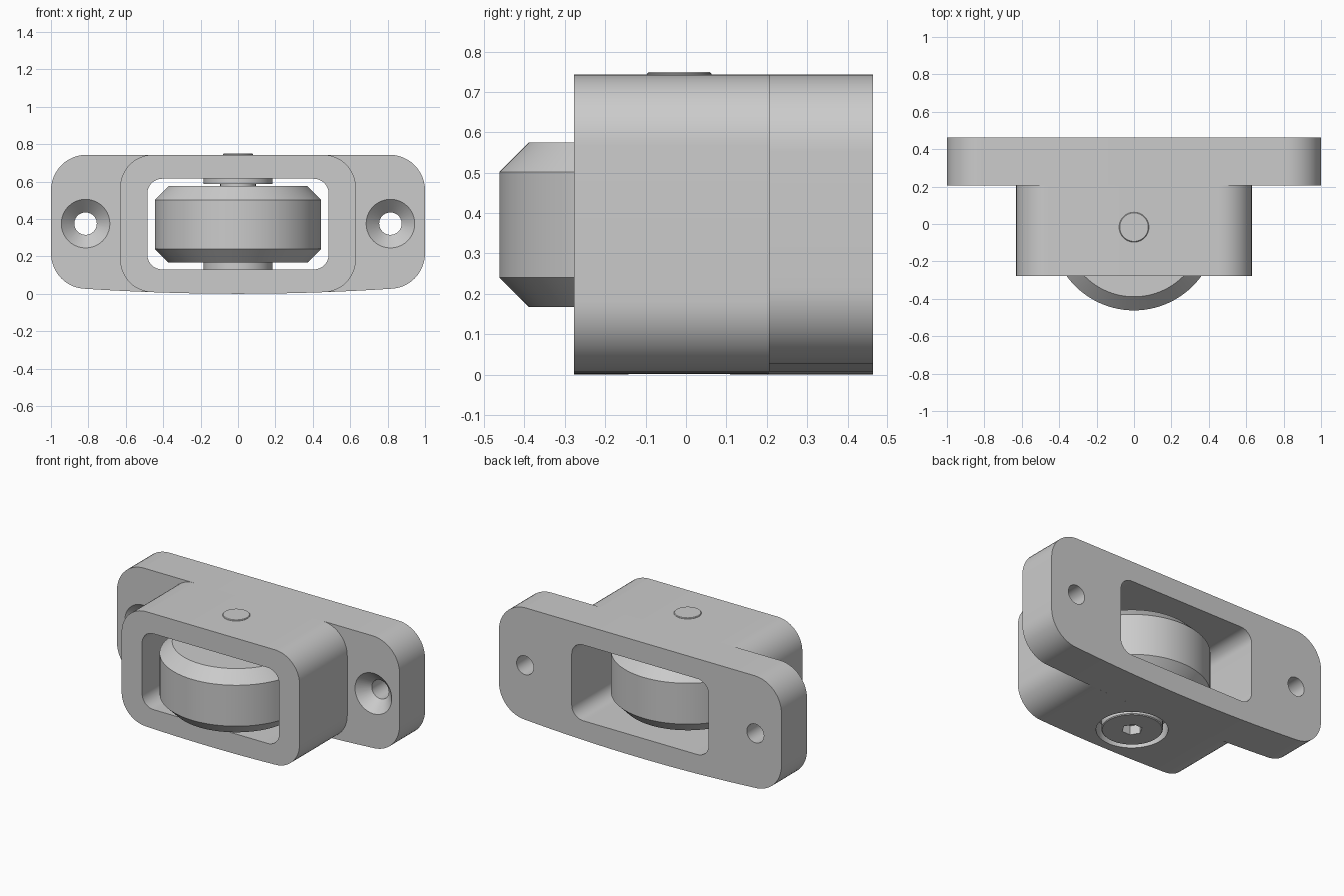
import bpy, bmesh, math
from mathutils import Matrix

old = bpy.data.objects.get("Cube")
if old:
    bpy.data.objects.remove(old, do_unlink=True)

GREY = (0.6, 0.6, 0.6, 1)
metal = bpy.data.materials.new("plain grey")
metal.use_nodes = True
metal.diffuse_color = GREY
metal.node_tree.nodes["Principled BSDF"].inputs["Base Color"].default_value = GREY

AXLE_Y = -0.017   # wheel axis
MID_Z = 0.372
TOP = 0.743


def make(name, bm):
    bmesh.ops.recalc_face_normals(bm, faces=bm.faces)
    mesh = bpy.data.meshes.new(name)
    bm.to_mesh(mesh)
    bm.free()
    mesh.materials.append(metal)
    ob = bpy.data.objects.new(name, mesh)
    bpy.context.collection.objects.link(ob)
    return ob


def rounded_block(name, half, z0, z1, r, y0, y1, bowed=False):
    """Rounded rectangle in XZ, extruded along Y; the underside may bow."""
    pts = []
    for cx, cz, start in ((half - r, z1 - r, 0), (r - half, z1 - r, 90),
                          (r - half, z0 + r, 180), (half - r, z0 + r, 270)):
        for i in range(13):
            a = math.radians(start + 90 * i / 12)
            pts.append([cx + r * math.cos(a), cz + r * math.sin(a)])
        if start == 180:
            n = 16
            pts += [[(half - r) * (2 * i / n - 1), z0] for i in range(1, n)]
    if bowed:
        for p in pts:
            if p[1] < MID_Z:
                p[1] += min(abs(p[0]), half - r) ** 2 / 25
    bm = bmesh.new()
    face = bm.faces.new([bm.verts.new((x, y0, z)) for x, z in pts])
    ext = bmesh.ops.extrude_face_region(bm, geom=[face])
    verts = [g for g in ext["geom"] if isinstance(g, bmesh.types.BMVert)]
    bmesh.ops.translate(bm, verts=verts, vec=(0, y1 - y0, 0))
    return make(name, bm)


def turned(name, profile, sides=64, matrix=None):
    """Solid of revolution from (radius, height) pairs, capped at both ends."""
    bm = bmesh.new()
    rings = [[bm.verts.new((r * math.cos(math.tau * i / sides),
                            r * math.sin(math.tau * i / sides), h))
              for i in range(sides)] for r, h in profile]
    for a, b in zip(rings, rings[1:]):
        for i in range(sides):
            j = (i + 1) % sides
            bm.faces.new((a[i], a[j], b[j], b[i]))
    bm.faces.new(rings[0])
    bm.faces.new(rings[-1])
    bm.transform(matrix or Matrix.Translation((0, AXLE_Y, 0)))
    return make(name, bm)


def cut(ob, cutters):
    for c in cutters:
        mod = ob.modifiers.new("cut", 'BOOLEAN')
        mod.operation, mod.solver, mod.object = 'DIFFERENCE', 'EXACT', c
    graph = bpy.context.evaluated_depsgraph_get()
    mesh = bpy.data.meshes.new_from_object(ob.evaluated_get(graph))
    ob.modifiers.clear()
    ob.data = mesh


# Frame: wide mounting flange at the back, narrower housing in front
flange = rounded_block("mounting_flange", 1, 0, TOP, 0.19, 0.205, 0.463, True)
housing = rounded_block("housing", 0.63, 0, TOP, 0.175, -0.277, 0.205, True)

# Cutters: through window, countersunk screw holes, underside counterbore
window = rounded_block("window_cutter", 0.485, 0.13, 0.615, 0.08, -0.5, 0.7)
bore = turned("counterbore_cutter", [(0.205, -0.1), (0.205, 0.1)])
screw_holes = []
for side in (-1, 1):
    place = Matrix.Translation((side * 0.815, 0.205, 0.375)) @ Matrix.Rotation(-math.pi / 2, 4, 'X')
    screw_holes.append(turned("screw_hole_cutter",
                              [(0.14, -0.01), (0.06, 0.07), (0.06, 0.4)], 40, place))
cut(flange, [window] + screw_holes)
cut(housing, [window, bore])

# Wheel with bevelled rims
wheel = turned("wheel", [(0.372, 0.167), (0.445, 0.24), (0.445, 0.502), (0.372, 0.575)], 96)

# Bosses that hold the wheel, and the axle through the top wall
upper_boss = turned("upper_boss", [(0.185, 0.587), (0.185, 0.63)])
lower_boss = turned("lower_boss", [(0.185, 0.115), (0.185, 0.17)])
collar = turned("axle_collar", [(0.095, 0.57), (0.095, 0.59)])
axle = turned("axle_pin", [(0.08, 0.15), (0.08, 0.745), (0.076, 0.749)])

# Screw head in the counterbore, with a hexagonal socket
head = turned("axle_screw_head", [(0.17, 0.002), (0.175, 0.007), (0.175, 0.11)])
socket = turned("socket_cutter", [(0.06, -0.05), (0.06, 0.06)], 6)
cut(head, [socket])

for c in [window, bore, socket] + screw_holes:
    bpy.data.objects.remove(c, do_unlink=True)

bpy.ops.object.select_all(action='DESELECT')
parts = (flange, housing, wheel, upper_boss, lower_boss, collar, axle, head)
for ob in parts:
    ob.select_set(True)
bpy.context.view_layer.objects.active = flange
bpy.ops.object.shade_smooth_by_angle(angle=math.radians(25))
